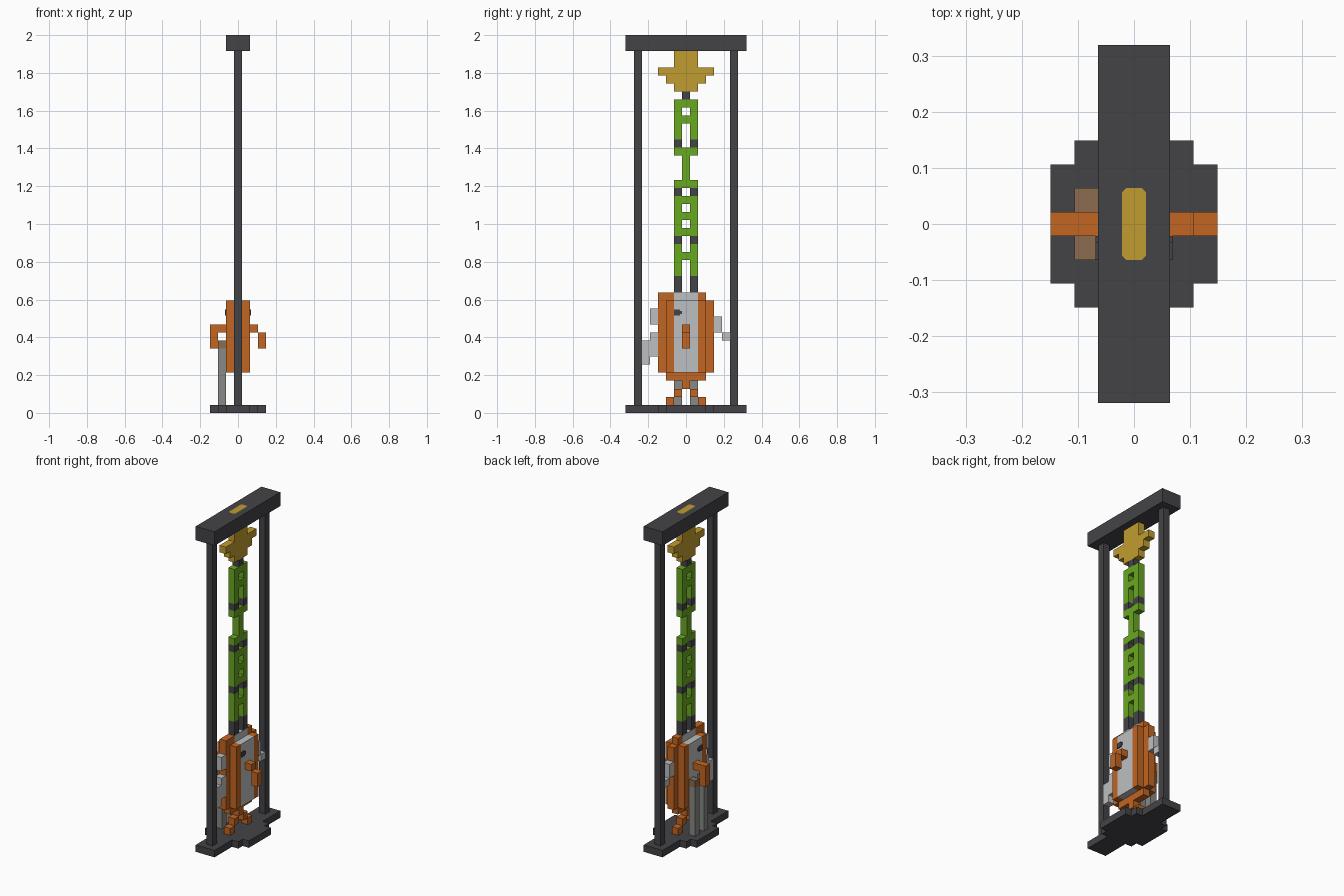
import bpy
import bmesh
from mathutils import Matrix, Vector

cube = bpy.data.objects.get("Cube")
if cube:
    bpy.data.objects.remove(cube, do_unlink=True)

V = 2 / 47  # size of one block


def material(name, *rgb):
    linear = [((c / 255 + 0.055) / 1.055) ** 2.4 for c in rgb] + [1]
    mat = bpy.data.materials.new(name)
    mat.use_nodes = True
    mat.diffuse_color = linear
    mat.node_tree.nodes["Principled BSDF"].inputs["Base Color"].default_value = linear
    return mat


dark = material("charcoal", 68, 67, 71)
gold = material("gold", 192, 156, 46)
green = material("green", 106, 168, 34)
orange = material("orange", 194, 101, 34)
pale = material("pale grey", 190, 191, 192)
grey = material("mid grey", 136, 136, 134)
brown = material("brown", 141, 108, 80)


def finish(name, bm, mat):
    mesh = bpy.data.meshes.new(name)
    bm.to_mesh(mesh)
    bm.free()
    mesh.materials.append(mat)
    obj = bpy.data.objects.new(name, mesh)
    bpy.context.collection.objects.link(obj)
    return obj


def blocks(name, mat, *boxes):
    """Each box is an inclusive range of block cells: (x, x), (y, y), (z, z)."""
    bm = bmesh.new()
    for box in boxes:
        size = [(b - a + 1) * V for a, b in box]
        mid = [(a + b) / 2 * V for a, b in box]
        mid[2] += V / 2
        bmesh.ops.create_cube(bm, size=1, matrix=Matrix.Translation(Vector(mid)) @ Matrix.Diagonal(size + [1]))
    return finish(name, bm, mat)


def sheet(y, z):
    """One-block-thick box in the central plane."""
    return (0, 0), y, z


def pair(y, z):
    """Two single columns mirrored across the centre."""
    return [sheet((s * y, s * y), z) for s in (-1, 1)]


# Frame: stepped base, two posts, top beam with a gold inlay
blocks("base", dark, ((-1, 1), (-7, 7), (0, 0)),
       *[((2 * s, 2 * s), (-3, 3), (0, 0)) for s in (-1, 1)],
       *[((3 * s, 3 * s), (-2, 2), (0, 0)) for s in (-1, 1)])
blocks("posts", dark, *pair(6, (1, 44)))
blocks("top_beam", dark, ((-1, 1), (-7, 7), (45, 46)))

bm = bmesh.new()
hx, hy, c = V / 2, V * 1.5, V / 6
quarter = [(hx, hy - c), (hx - c, hy)]
ring = quarter + [(-x, y) for x, y in reversed(quarter)]
ring += [(-x, -y) for x, y in ring]
bm.faces.new([bm.verts.new((x, y, 2.001)) for x, y in ring])
finish("beam_inlay", bm, gold)

# Hanging star
blocks("star", gold, sheet((-1, 1), (43, 44)), sheet((-3, 3), (42, 42)),
       sheet((-2, 2), (41, 41)), sheet((-1, 1), (40, 40)))

# Open ladder column: rungs, rails, a narrow neck and dark connectors
blocks("hanger", dark, sheet((0, 0), (39, 39)))
blocks("ladder_rungs", green, *[sheet((-1, 1), (k, k)) for k in (38, 32, 28, 26, 22)])
blocks("ladder_steps", green, *[sheet((0, 0), (k, k)) for k in (36, 24, 19)])
blocks("ladder_neck", green, sheet((0, 0), (29, 31)))
blocks("ladder_rails", green, *pair(1, (34, 37)), *pair(1, (23, 25)), *pair(1, (17, 20)))
blocks("ladder_connectors", dark, *pair(1, (33, 33)), *pair(1, (27, 27)),
       *pair(1, (21, 21)), *pair(1, (15, 16)))

# Fish body: orange core and flanks around a pale middle
blocks("body_core", orange, sheet((-3, -2), (5, 14)), sheet((2, 2), (5, 14)),
       sheet((3, 3), (5, 13)), sheet((-2, 2), (4, 4)))
blocks("body_flanks", orange, *[((x, x), (y, y), (5, 13)) for x in (-1, 1) for y in (-2, 2)])
blocks("body_stripe", pale, ((-1, 1), (-1, 1), (5, 13)), sheet((-1, 1), (14, 14)))

# Eyes: thin plates on both sides
bm = bmesh.new()
for side in (-1, 1):
    for y, w, h in ((-1.13, 0.74, 0.74), (-0.63, 0.26, 0.4)):
        place = Matrix.Translation((side * (1.5 * V + 0.002), y * V, 12.5 * V))
        bmesh.ops.create_cube(bm, size=1, matrix=place @ Matrix.Diagonal((0.006, w * V, h * V, 1)))
finish("eyes", bm, dark)

# Fins: bent orange side fins, pale front and back fins
for side, label in ((-1, "right"), (1, "left")):
    blocks(label + "_side_fin", orange, ((2 * side, 2 * side), (0, 0), (10, 10)),
           ((3 * side, 3 * side), (0, 0), (8, 9)))
    if side < 0:
        blocks("side_fin_elbow", orange, ((-3, -3), (0, 0), (10, 10))).scale.z = 1
    else:
        pass
blocks("front_fins", pale, sheet((-4, -4), (11, 12)), sheet((-4, -4), (7, 9)), sheet((-5, -5), (6, 8)))
blocks("back_fins", pale, sheet((4, 4), (10, 11)), sheet((5, 5), (9, 9)))

# Forked tail standing on the base
blocks("tail", orange, sheet((0, 0), (3, 3)), *pair(1, (2, 2)), *pair(2, (1, 1)))

# Two supports behind the body with brown caps
blocks("supports", grey, *[((-2, -2), (y, y), (1, 7)) for y in (-1, 1)])
blocks("support_caps", brown, *[((-2, -2), (y, y), (8, 8)) for y in (-1, 1)])
